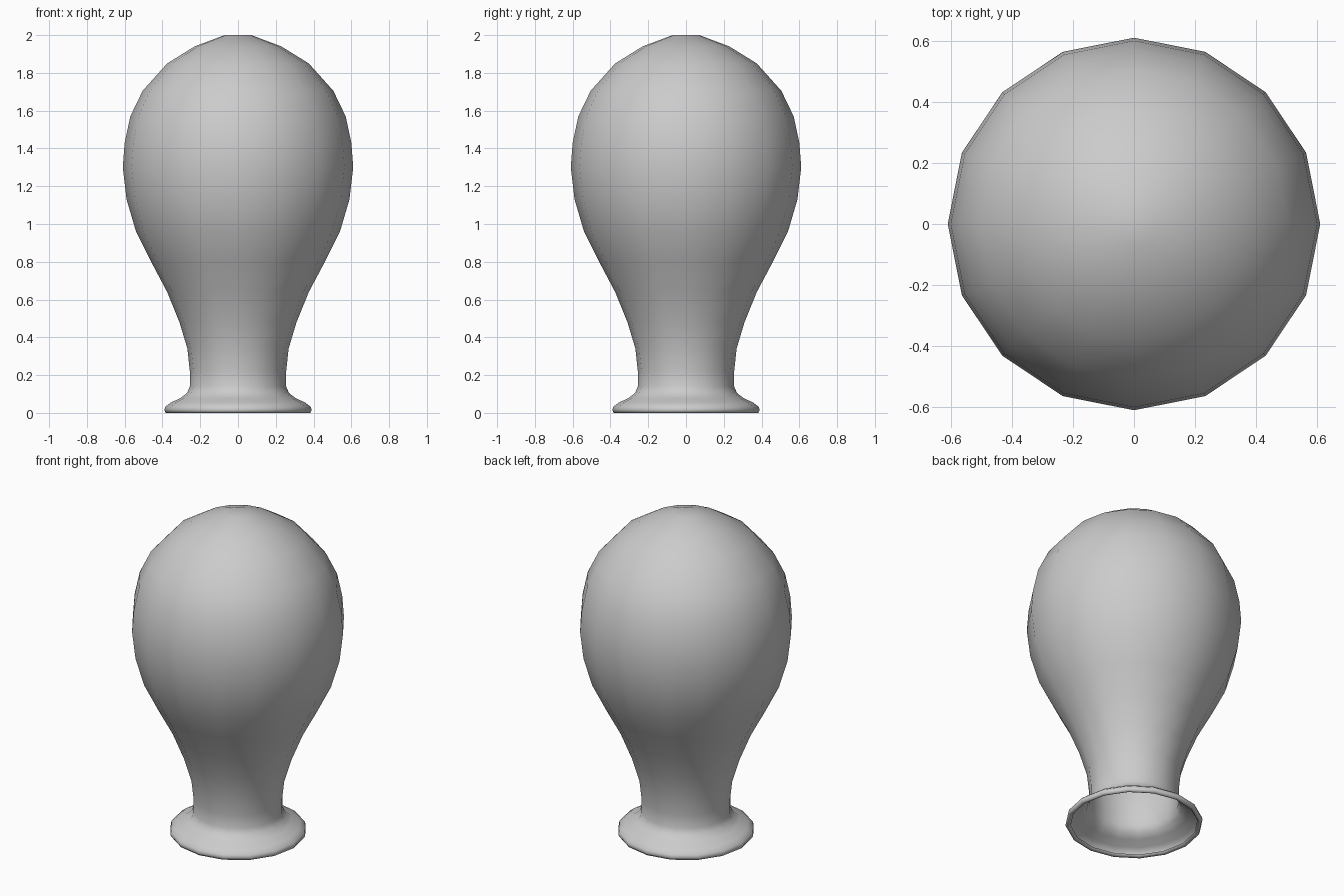
import bpy, bmesh, math

if "Cube" in bpy.data.objects:
    bpy.data.objects.remove(bpy.data.objects["Cube"])

SIDES = 16

# Half profile (radius, height), from the turned-in lip up to the crown
profile = [
    (0.36, 0.012), (0.367, 0.003), (0.383, 0.0), (0.39, 0.015), (0.385, 0.032),
    (0.355, 0.055), (0.305, 0.078), (0.27, 0.105), (0.255, 0.14), (0.255, 0.22),
    (0.268, 0.34), (0.31, 0.48), (0.375, 0.64), (0.46, 0.80), (0.54, 0.96),
    (0.59, 1.13), (0.61, 1.30), (0.60, 1.43), (0.57, 1.57), (0.505, 1.705),
    (0.375, 1.85), (0.23, 1.94), (0.07, 2.0),
]

# Hollow balloon skin, open at the mouth
bm = bmesh.new()
rings = []
for r, z in profile:
    rings.append([bm.verts.new((r * math.cos(2 * math.pi * i / SIDES),
                                r * math.sin(2 * math.pi * i / SIDES), z))
                  for i in range(SIDES)])
for low, high in zip(rings, rings[1:]):
    for i in range(SIDES):
        j = (i + 1) % SIDES
        bm.faces.new((low[i], low[j], high[j], high[i]))

# Crown cap
bm.faces.new(rings[-1])
for f in bm.faces:
    f.smooth = True

mesh = bpy.data.meshes.new("balloon")
bm.to_mesh(mesh)
bm.free()
balloon = bpy.data.objects.new("balloon", mesh)
bpy.context.collection.objects.link(balloon)
